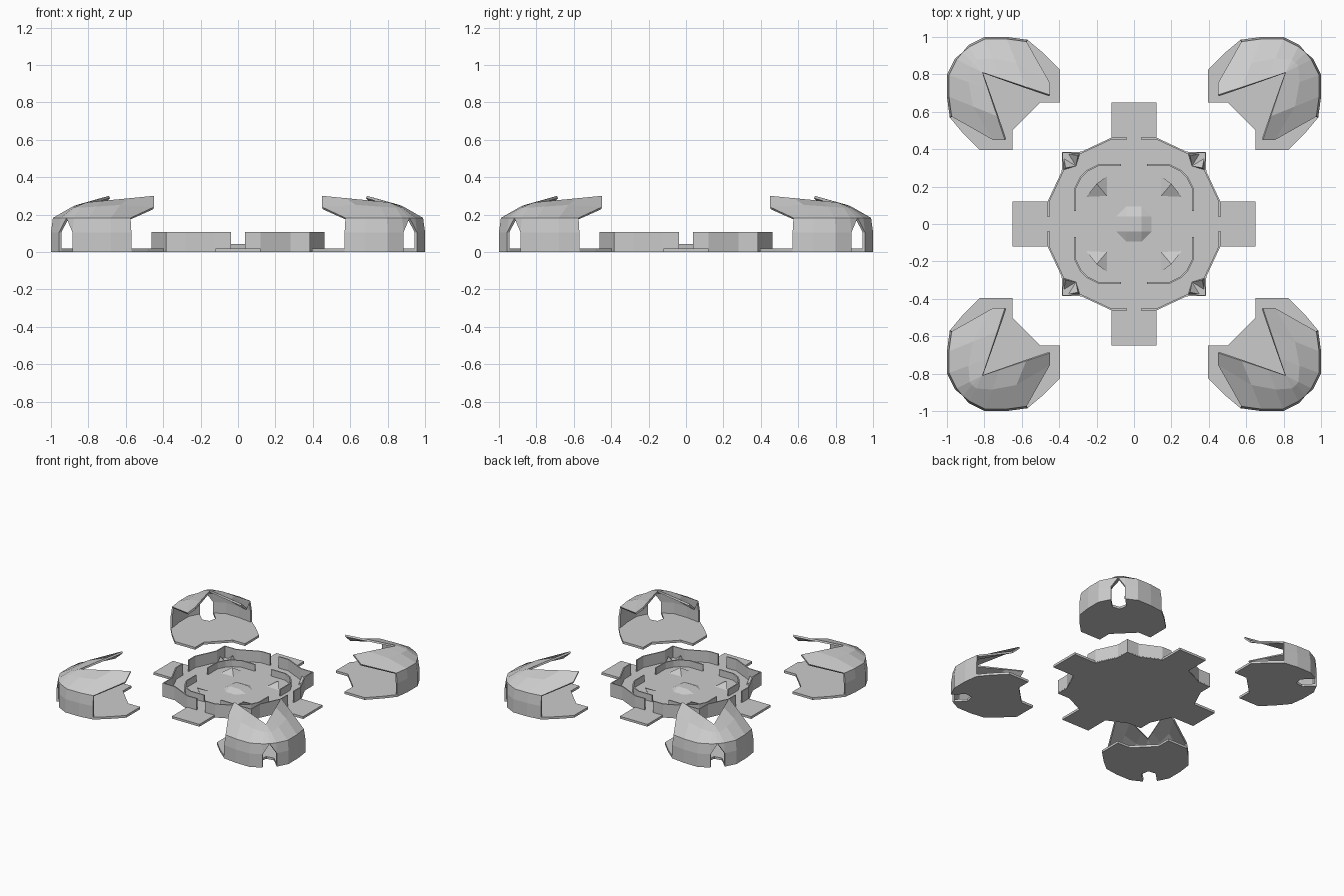
import bpy, bmesh, math
from mathutils import Vector, Matrix

if "Cube" in bpy.data.objects:
    bpy.data.objects.remove(bpy.data.objects["Cube"])

FLOOR = 0.018


def finish(name, verts, faces, mirror=True, thickness=0.0, offset=-1.0):
    mesh = bpy.data.meshes.new(name)
    mesh.from_pydata([tuple(v) for v in verts], [], faces)
    bm = bmesh.new()
    bm.from_mesh(mesh)
    bmesh.ops.recalc_face_normals(bm, faces=bm.faces[:])
    bm.to_mesh(mesh)
    bm.free()
    obj = bpy.data.objects.new(name, mesh)
    bpy.context.collection.objects.link(obj)
    if thickness:
        mod = obj.modifiers.new("thickness", 'SOLIDIFY')
        mod.thickness, mod.offset = thickness, offset
    if mirror:
        mod = obj.modifiers.new("four_corners", 'MIRROR')
        mod.use_axis = (True, True, False)
        mod.use_mirror_merge = False
    return obj


def slab(name, outline, z0, z1, mirror=True):
    n = len(outline)
    verts = [(x, y, z) for z in (z0, z1) for x, y in outline]
    faces = [tuple(range(n))[::-1], tuple(range(n, 2 * n))]
    faces += [(i, (i + 1) % n, n + (i + 1) % n, n + i) for i in range(n)]
    return finish(name, verts, faces, mirror)


def low_wall(name, path, z0, z1, thickness):
    n = len(path)
    verts = [(x, y, z) for z in (z0, z1) for x, y in path]
    faces = [(i, i + 1, n + i + 1, n + i) for i in range(n - 1)]
    return finish(name, verts, faces, True, thickness, 0)


def swapped(pts):
    # mirror a half outline across the corner diagonal
    return [(p[1], p[0], *p[2:]) for p in reversed(pts)]


# central plate with four tabs
half = [(0.65, 0.12), (0.46, 0.12), (0.385, 0.28)]
quarter = half + [(0.385, 0.385)] + swapped(half)
plate = []
for k in range(4):
    rot = Matrix.Rotation(k * math.pi / 2, 2)
    plate += [tuple(rot @ Vector(p)) for p in quarter]
slab("central_plate", plate, 0, FLOOR, mirror=False)

# outer and inner low walls
half = [(0.457, 0.037), (0.457, 0.12), (0.382, 0.28)]
low_wall("outer_wall", half + [(0.382, 0.382)] + swapped(half), 0.005, 0.107, 0.009)
half = [(0.315, 0.07), (0.315, 0.19), (0.285, 0.25)]
low_wall("inner_wall", half + swapped(half), 0.005, 0.07, 0.009)

# small sloped rubble pieces on the plate
tri = [(0, 1, 2), (0, 1, 3), (1, 2, 3), (2, 0, 3)]
finish("inner_ramp", [(0.255, 0.145, FLOOR), (0.145, 0.255, FLOOR), (0.145, 0.15, FLOOR),
                      (0.2, 0.215, 0.05)], tri)
for name, flip in (("corner_ramp_a", False), ("corner_ramp_b", True)):
    pts = [(0.29, 0.375, FLOOR), (0.35, 0.375, FLOOR), (0.31, 0.31, FLOOR), (0.3, 0.365, 0.06)]
    finish(name, swapped(pts) if flip else pts, [(0, 1, 2), (0, 1, 3), (1, 2, 3), (2, 0, 3)])

# central faceted mound
a, b, h = 0.04, 0.105, 0.042
ring = [(b, -a), (b, a), (a, b), (-a, b), (-b, a), (-b, -a), (-a, -b), (a, -b)]
verts = [(x, y, FLOOR - 0.005) for x, y in ring]
verts += [(a, a, h), (-a, a, h), (-a, -a, h), (a, -a, h)]
faces = [tuple(range(8)), (8, 9, 10, 11)]
for k in range(4):
    top, prev = 8 + k, 8 + (k - 1) % 4
    faces += [(2 * k, 2 * k + 1, top, prev), (2 * k + 1, (2 * k + 2) % 8, top)]
finish("centre_mound", verts, faces, mirror=False)

# corner shelter floor, notched at the rear doorway
rim = [(0.57, 0.985), (0.68, 1.0), (0.80, 1.0), (0.885, 0.957)]
half = [(0.5, 0.65), (0.395, 0.65), (0.395, 0.825), (0.486, 0.915)] + rim + [(0.81, 0.88)]
slab("shelter_floor", half + [(0.82, 0.82)] + swapped(half)[:-1] + [(0.65, 0.5)], 0, FLOOR)

# corner shelter shell: wall rows, then a roof rising to a V opening
outline = rim + [(0.925, 0.925)] + swapped(rim)
tip, apex = Vector((0.45, 0.69, 0.30)), Vector((0.81, 0.81, 0.265))
steps = [0, 0.35, 0.75, 1, 1]
edge = [tip.lerp(apex, t) for t in steps]
edge += [Vector((p.y, p.x, p.z)) for p in reversed(edge[:-1])]
n = len(outline)
centre = Vector((0.7, 0.7))
rows = [[], [], [], [], edge]
for i, xy in enumerate(outline):
    p = Vector(xy)
    eave = centre + (p - centre) * 0.965
    rows[0].append((*p, 0.005))
    rows[1].append((*p, 0.105))
    rows[2].append((*eave, 0.182))
    mid = eave.to_3d().lerp(edge[i], 0.5)
    mid.z = 0.182 + (edge[i].z - 0.182) * 0.66
    if i == 0:
        mid = Vector((0.45, 0.755, 0.24))
    elif i == n - 1:
        mid = Vector((0.755, 0.45, 0.24))
    rows[3].append(tuple(mid))
verts = [v for row in rows for v in row]
faces = []
door = n // 2
for r in range(4):
    for i in range(n - 1):
        q = [r * n + i, r * n + i + 1, (r + 1) * n + i + 1, (r + 1) * n + i]
        if i in (door - 1, door):
            if r == 0:
                continue
            if r == 1:
                # pointed top of the doorway
                q.remove(n + door)
        if r == 3 and edge[i] == edge[i + 1]:
            q = [q[0], q[1], 4 * n + door]
        faces.append(tuple(q))
# the roof columns near the rear share one apex vertex
shared = {4 * n + door - 1: 4 * n + door, 4 * n + door + 1: 4 * n + door}
faces = [tuple(dict.fromkeys(shared.get(v, v) for v in f)) for f in faces]
shell = finish("shelter_shell", verts, faces, True, 0.014, -1)

# drop unused vertices and make sure the shell thickens inward
bm = bmesh.new()
bm.from_mesh(shell.data)
bmesh.ops.delete(bm, geom=[v for v in bm.verts if not v.link_faces], context='VERTS')
bm.normal_update()
if sum(f.normal.z * f.calc_area() for f in bm.faces) < 0:
    bmesh.ops.reverse_faces(bm, faces=bm.faces[:])
bm.to_mesh(shell.data)
bm.free()
